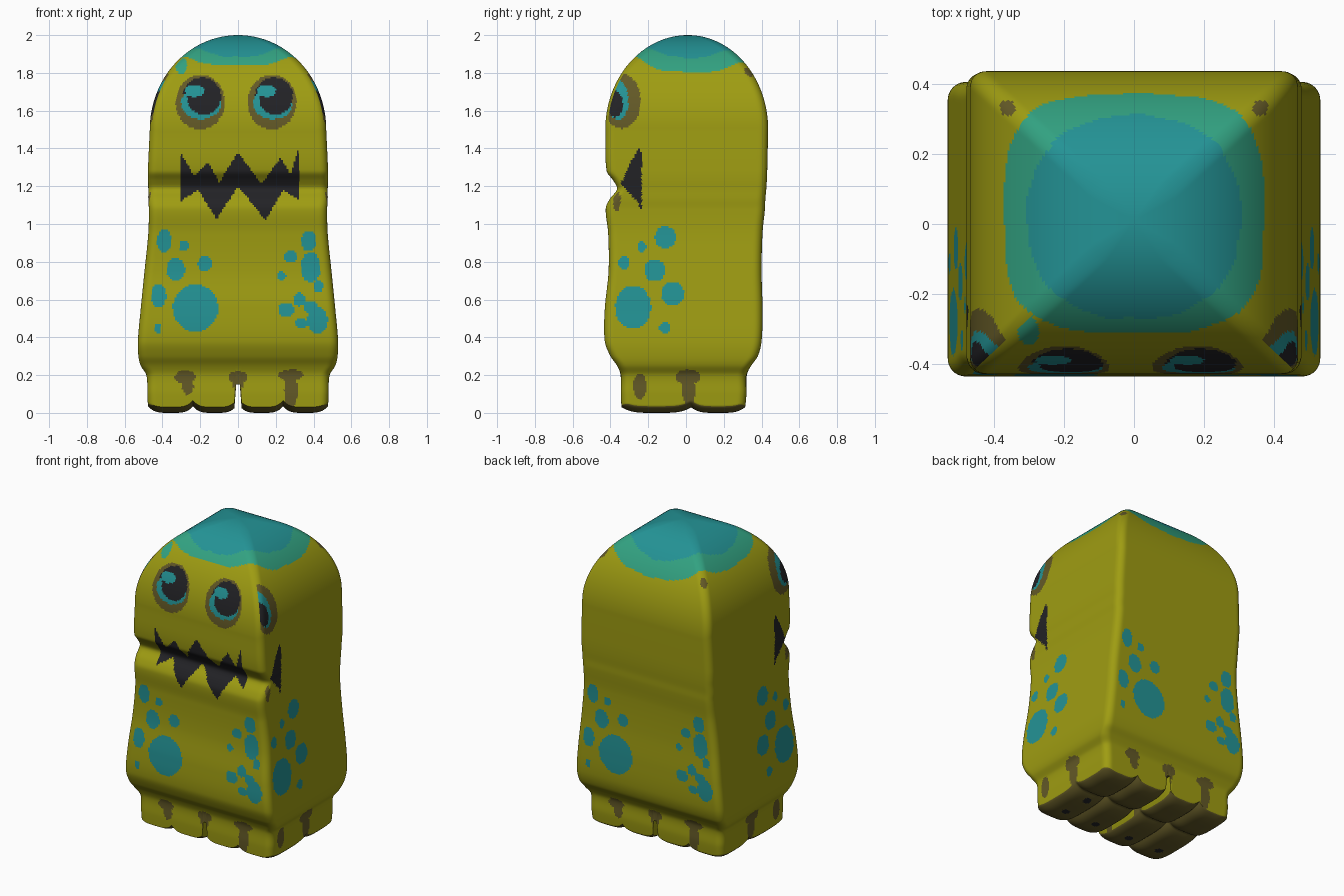
import bpy, bmesh, math

old = bpy.data.objects.get("Cube")
if old:
    bpy.data.objects.remove(old, do_unlink=True)

# Materials
COLOURS = {
    "olive_skin": (0.345, 0.335, 0.006),
    "teal": (0.017, 0.29, 0.30),
    "sea_green": (0.032, 0.36, 0.22),
    "brown_stain": (0.125, 0.10, 0.020),
    "black": (0.016, 0.016, 0.019),
}
SKIN, TEAL, GREEN, BROWN, BLACK = range(5)


def make_material(name, rgb):
    mat = bpy.data.materials.new(name)
    mat.use_nodes = True
    mat.diffuse_color = (*rgb, 1)
    mat.node_tree.nodes["Principled BSDF"].inputs["Base Color"].default_value = (*rgb, 1)
    return mat


# Body outline: height, half width, front edge, back edge
OUTLINE = [
    (0, .475, -.34, .31), (.1, .48, -.345, .32), (.2, .485, -.345, .32),
    (.25, .515, -.365, .345), (.3, .527, -.40, .38), (.38, .53, -.43, .40),
    (.55, .515, -.43, .405), (.75, .495, -.41, .40), (.95, .475, -.412, .405),
    (1.08, .472, -.425, .418), (1.13, .475, -.405, .42), (1.185, .475, -.365, .425),
    (1.23, .477, -.385, .428), (1.28, .477, -.42, .43), (1.5, .467, -.427, .435),
]
DOME = 1.5        # height where the domed head begins
HIP = .25         # height where the feet begin
APEX_Y = .01


def slope(i, c):
    a, b = OUTLINE[max(i - 1, 0)], OUTLINE[min(i + 1, len(OUTLINE) - 1)]
    return (b[c] - a[c]) / (b[0] - a[0])


def section(z):
    """Half width, front and back of the body at a height."""
    if z >= DOME:
        _, w, f, b = OUTLINE[-1]
        k = math.sqrt(max(0, 1 - ((z - DOME) / .5) ** 2))
        return w * k, APEX_Y + (f - APEX_Y) * k, APEX_Y + (b - APEX_Y) * k
    i = max(n for n, row in enumerate(OUTLINE) if row[0] <= max(z, 0))
    p, q = OUTLINE[i], OUTLINE[i + 1]
    d = q[0] - p[0]
    t = (z - p[0]) / d
    s = t * t * (3 - 2 * t)
    return [p[c] * (1 - s) + q[c] * s
            + d * t * (1 - t) * ((1 - t) * slope(i, c) - t * slope(i + 1, c))
            for c in (1, 2, 3)]


def place(u, v, z):
    """Map a square coordinate onto the rounded rectangular section."""
    w, f, b = section(z)
    half, mid = (b - f) / 2, (b + f) / 2
    r = min(.045, .4 * min(w, half))
    x, y = u * w, v * half
    ix = max(-(w - r), min(w - r, x))
    iy = max(-(half - r), min(half - r, y))
    dx, dy = x - ix, y - iy
    if dx and dy:
        k = max(abs(dx), abs(dy)) / math.hypot(dx, dy)
        x, y = ix + dx * k, iy + dy * k
    return x, y + mid, z


def sole(u, v):
    """Height of the underside: a deep central slot and rounded toes."""
    x, y, _ = place(u, v, .1)
    x = abs(x)
    if x < .012:
        return .15
    dx = (x - .125) / .115 if x < .24 else (x - .36) / .12
    dy = (y + .157) / .187 if y < .03 else (y - .175) / .145
    return .035 * dx ** 4 + .03 * dy ** 4


# Build the body skin as a stack of rings closed by a sole grid
NU, NV = 100, 84
us = [2 * i / NU - 1 for i in range(NU + 1)]
vs = [2 * j / NV - 1 for j in range(NV + 1)]
rim = ([(i, 0) for i in range(NU)] + [(NU, j) for j in range(NV)]
       + [(i, NV) for i in range(NU, 0, -1)] + [(0, j) for j in range(NV, 0, -1)])
FOOT_ROWS, DOME_ROWS = 24, 76
heights = [HIP + .01 * k for k in range(125)]
heights += [DOME + .5 * math.sin(math.radians(88.5) * k / DOME_ROWS) for k in range(DOME_ROWS + 1)]

bm = bmesh.new()
grid = {}
for i, u in enumerate(us):
    for j, v in enumerate(vs):
        grid[i, j] = bm.verts.new(place(u, v, sole(u, v)))
rings = [[grid[key] for key in rim]]
for k in range(1, FOOT_ROWS):
    ring = []
    for i, j in rim:
        h = sole(us[i], vs[j])
        ring.append(bm.verts.new(place(us[i], vs[j], h + (HIP - h) * k / FOOT_ROWS)))
    rings.append(ring)
for z in heights:
    rings.append([bm.verts.new(place(us[i], vs[j], z)) for i, j in rim])
for lo, hi in zip(rings, rings[1:]):
    for k in range(len(rim)):
        n = (k + 1) % len(rim)
        bm.faces.new((lo[k], lo[n], hi[n], hi[k]))
bm.faces.new(rings[-1])
for i in range(NU):
    for j in range(NV):
        bm.faces.new((grid[i, j], grid[i, j + 1], grid[i + 1, j + 1], grid[i + 1, j]))
bm.normal_update()

# Painted ellipses: centre across, centre up, radius across, radius up
FRONT_SPOTS = [
    (-.225, .555, .12, .125), (-.33, .76, .05, .06), (-.175, .79, .038, .04),
    (-.285, .885, .026, .03), (-.39, .91, .04, .06), (-.42, .62, .04, .065),
    (-.425, .445, .02, .025), (.375, .91, .04, .055), (.28, .83, .035, .033),
    (.385, .77, .053, .08), (.23, .725, .024, .022), (.325, .60, .034, .036),
    (.255, .545, .042, .04), (.42, .49, .055, .07), (.335, .475, .03, .025),
    (.385, .56, .04, .03), (.425, .67, .025, .035),
]
SIDE_SPOTS = [
    (-.28, .56, .095, .115), (-.07, .63, .06, .065), (-.165, .755, .055, .06),
    (-.11, .93, .055, .06), (-.235, .88, .025, .026), (-.33, .795, .03, .035),
    (-.11, .45, .03, .03),
]
FRONT_STAINS = [
    (-.28, .19, .055, .035), (-.265, .14, .03, .045), (0, .19, .05, .03),
    (0, .15, .03, .03), (.28, .2, .065, .03), (.28, .12, .035, .1),
]
SIDE_STAINS = [(-.245, .14, .035, .07), (.01, .19, .065, .04), (.015, .12, .035, .08)]
EYE = [
    (BROWN, (0, 1.645, .13, .145)), (BLACK, (.01, 1.68, .1, .095)),
    (TEAL, (.005, 1.64, .105, .085)), (BLACK, (.02, 1.665, .088, .085)),
    (TEAL, (-.03, 1.705, .05, .032)),
]
SIDE_EYE = [(BROWN, (-.34, 1.65, .1, .145)), (TEAL, (-.36, 1.655, .055, .105)),
            (BLACK, (-.375, 1.635, .04, .07)), (BROWN, (-.365, 1.12, .02, .05))]
MOUTH = [(-.305, 1.38), (-.23, 1.25), (-.16, 1.33), (-.1, 1.22), (0, 1.38), (.125, 1.21),
         (.225, 1.35), (.28, 1.26), (.32, 1.4), (.32, 1.13), (.24, 1.18), (.145, 1.02),
         (0, 1.2), (-.115, 1.025), (-.21, 1.18), (-.305, 1.12)]
SIDE_MOUTH = [(-.25, 1.4), (-.235, 1.38), (-.235, 1.07), (-.26, 1.12), (-.345, 1.21), (-.3, 1.32)]

body_paint = [(TEAL, s) for s in FRONT_SPOTS] + [(BROWN, s) for s in FRONT_STAINS]
face_paint = body_paint + [(GREEN, (-.3, 1.84, .03, .045))]
for shift in (-.2, .18):
    face_paint += [(m, (e[0] + shift, *e[1:])) for m, e in EYE]
side_paint = [(TEAL, s) for s in SIDE_SPOTS] + [(BROWN, s) for s in SIDE_STAINS] + SIDE_EYE


def in_ellipse(a, z, e):
    return ((a - e[0]) / e[2]) ** 2 + ((z - e[1]) / e[3]) ** 2 < 1


def in_polygon(a, z, pts):
    inside = False
    for (x1, z1), (x2, z2) in zip(pts, pts[1:] + pts[:1]):
        if (z1 > z) != (z2 > z) and a < x1 + (z - z1) * (x2 - x1) / (z2 - z1):
            inside = not inside
    return inside


def paint(a, z, layers, mouth=None):
    colour = SKIN
    for mat, e in layers:
        if in_ellipse(a, z, e):
            colour = mat
    if mouth and 1 < z < 1.42 and in_polygon(a, z, mouth):
        colour = BLACK
    return colour


def colour_of(face):
    x, y, z = face.calc_center_median()
    n = face.normal
    if z > 1.7:
        # Two-tone cap with a wavering edge
        a = math.atan2(y, x)
        wave = 1 + .018 * math.sin(9 * a) + .012 * math.sin(17 * a + 1)
        if abs(x / .305) ** 2.3 + abs((y - .02) / .29) ** 2.3 < wave:
            return TEAL
        if abs(x / .37) ** 3.4 + abs((y - .03) / .34) ** 3.4 < wave:
            return GREEN
        if math.hypot(abs(x) - .36, y - .33) < .022:
            return BROWN
    if z < .07 and n.z < -.35:
        # Soles with small pads
        for px, py in ((.36, -.2), (.13, -.2), (-.13, -.2), (-.36, -.2), (.34, -.03)):
            if math.hypot(x - px, y - py) < .025:
                return BLACK
        return BROWN
    if abs(n.x) > abs(n.y):
        return paint(y, z, side_paint, SIDE_MOUTH)
    if n.y < 0:
        return paint(x, z, face_paint, MOUTH)
    return paint(-x, z, body_paint)


for face in bm.faces:
    face.material_index = colour_of(face)

mesh = bpy.data.meshes.new("creature_body")
bm.to_mesh(mesh)
bm.free()
for name, rgb in COLOURS.items():
    mesh.materials.append(make_material(name, rgb))
body = bpy.data.objects.new("creature_body", mesh)
bpy.context.collection.objects.link(body)
bpy.ops.object.select_all(action="DESELECT")
body.select_set(True)
bpy.context.view_layer.objects.active = body
bpy.ops.object.shade_smooth_by_angle(angle=math.radians(50))
